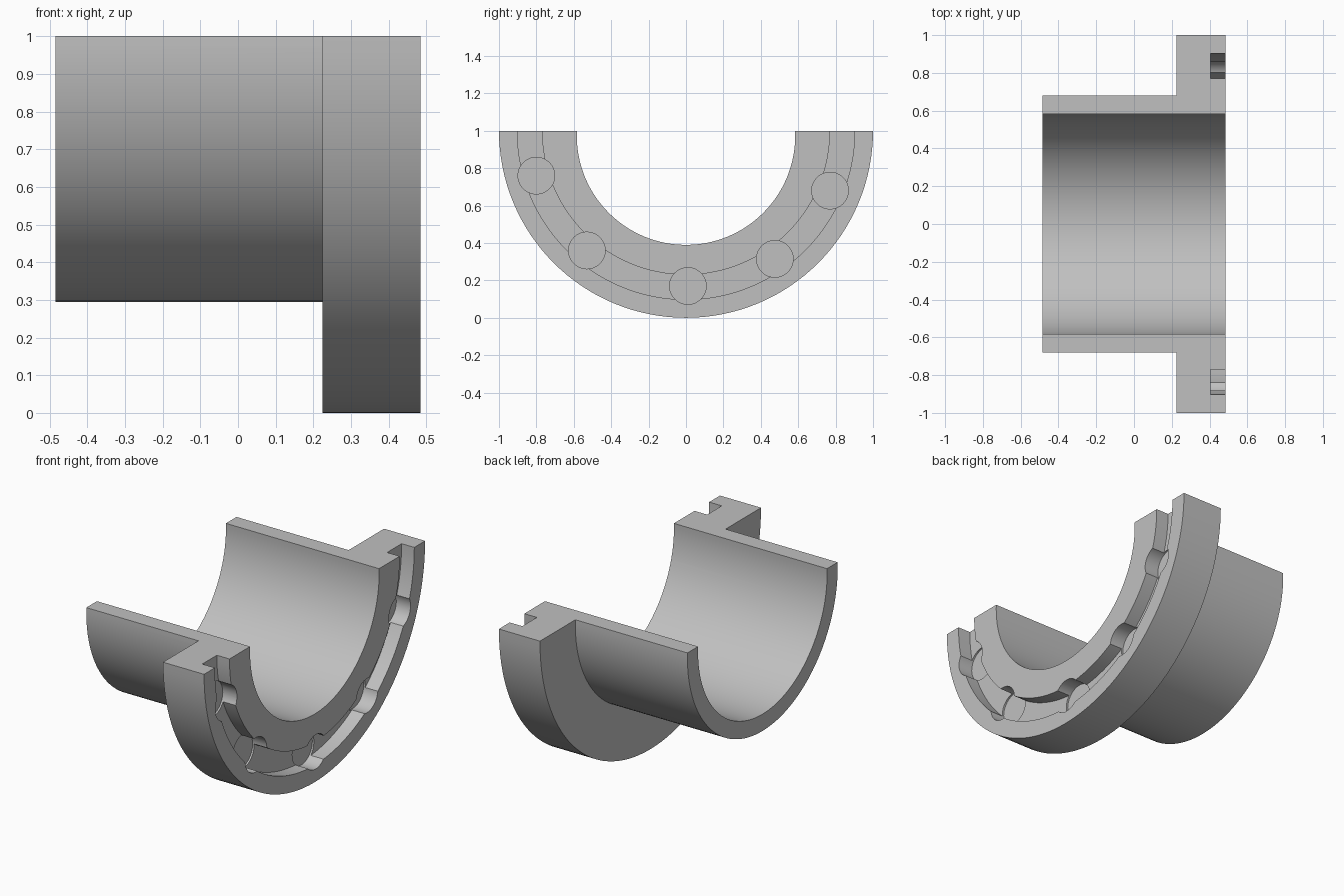
import bpy, bmesh
from math import pi
from mathutils import Matrix, Vector

cube = bpy.data.objects.get("Cube")
if cube:
    bpy.data.objects.remove(cube, do_unlink=True)

# Main dimensions along x, and the axis heights
BACK, STEP, FACE = -0.485, 0.225, 0.485
GROOVE_FLOOR, POCKET_FLOOR = 0.405, 0.395
FLANGE_Z, SLEEVE_Z = 1.0, 0.974
OVER = 0.1

grey = bpy.data.materials.new("plain grey")
grey.use_nodes = True
grey.diffuse_color = (0.53, 0.53, 0.53, 1)
grey.node_tree.nodes["Principled BSDF"].inputs["Base Color"].default_value = (0.53, 0.53, 0.53, 1)


def make_object(name, bm):
    bmesh.ops.recalc_face_normals(bm, faces=bm.faces[:])
    mesh = bpy.data.meshes.new(name)
    bm.to_mesh(mesh)
    bm.free()
    mesh.materials.append(grey)
    obj = bpy.data.objects.new(name, mesh)
    bpy.context.collection.objects.link(obj)
    return obj


def cylinder(name, x0, x1, radius, y, z, segments=128):
    """Solid cylinder lying along x."""
    bm = bmesh.new()
    place = Matrix.Translation(((x0 + x1) / 2, y, z)) @ Matrix.Rotation(pi / 2, 4, "Y")
    bmesh.ops.create_cone(bm, cap_ends=True, segments=segments, radius1=radius,
                          radius2=radius, depth=x1 - x0, matrix=place)
    return make_object(name, bm)


def ring(name, x0, x1, inner, outer, z, segments=128):
    """Rectangular section spun around an axis along x."""
    bm = bmesh.new()
    corners = [(x0, inner), (x1, inner), (x1, outer), (x0, outer)]
    verts = [bm.verts.new((x, 0, z + r)) for x, r in corners]
    face = bm.faces.new(verts)
    edges = face.edges[:]
    bm.faces.remove(face)
    bmesh.ops.spin(bm, geom=verts + edges, cent=(0, 0, z), axis=(1, 0, 0),
                   angle=2 * pi, steps=segments, use_merge=True)
    bmesh.ops.remove_doubles(bm, verts=bm.verts[:], dist=0.0001)
    return make_object(name, bm)


def combine(target, tool, operation):
    """Apply one boolean and remove the tool object."""
    mod = target.modifiers.new(operation.lower(), "BOOLEAN")
    mod.operation, mod.solver, mod.object = operation, "EXACT", tool
    bpy.context.view_layer.objects.active = target
    bpy.ops.object.modifier_apply(modifier=mod.name)
    bpy.data.objects.remove(tool, do_unlink=True)


# Flange disc joined to the narrower sleeve
shell = cylinder("flanged_half_sleeve", STEP, FACE, 1.0, 0, FLANGE_Z)
combine(shell, cylinder("sleeve", BACK, STEP + OVER, 0.68, 0, SLEEVE_Z), "UNION")

# Bore through both
combine(shell, cylinder("bore", BACK - OVER, FACE + OVER, 0.584, 0, SLEEVE_Z), "DIFFERENCE")

# Ring groove in the flange face
combine(shell, ring("groove", GROOVE_FLOOR, FACE + OVER, 0.77, 0.902, FLANGE_Z), "DIFFERENCE")

# Round pockets along the groove
for y, z in [(-0.80, 0.76), (-0.53, 0.36), (0.01, 0.17), (0.475, 0.315), (0.77, 0.68)]:
    combine(shell, cylinder("pocket", POCKET_FLOOR, FACE + OVER, 0.098, y, z, 48), "DIFFERENCE")

# Slice away the upper half
bm = bmesh.new()
bmesh.ops.create_cube(bm, size=4, matrix=Matrix.Translation(Vector((0, 0, 3))))
combine(shell, make_object("upper_half", bm), "DIFFERENCE")

bpy.ops.object.select_all(action="DESELECT")
shell.select_set(True)
bpy.context.view_layer.objects.active = shell
bpy.ops.object.shade_smooth_by_angle(angle=pi / 6)
